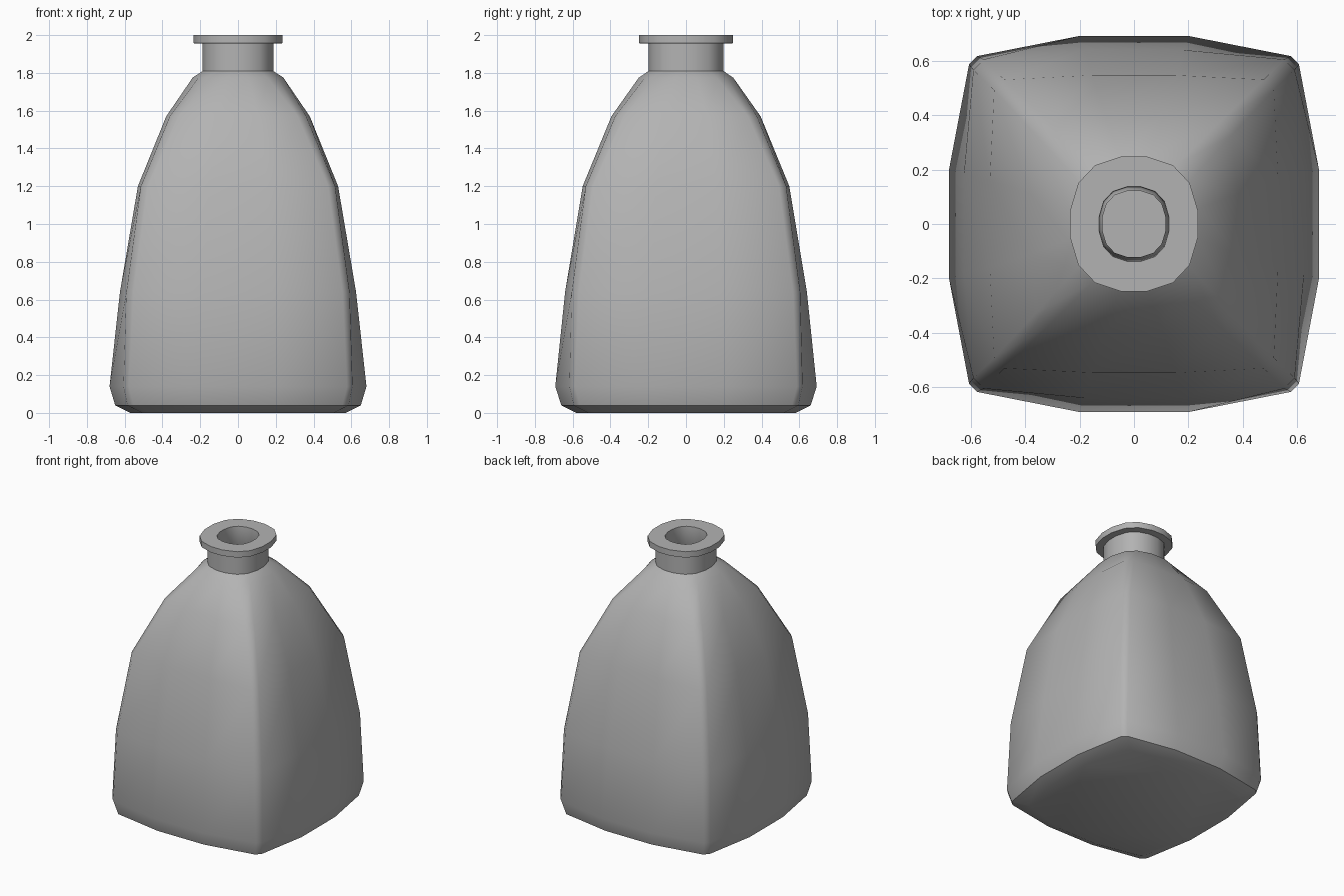
import bpy, bmesh

if "Cube" in bpy.data.objects:
    bpy.data.objects.remove(bpy.data.objects["Cube"])


def ring_points(z, hx, hy, c, d, m):
    """16-sided ring: c = corner reach, d = corner rounding, m = flat half-width (ratios)."""
    quad = [(1, m), (c + d, c - d), (c - d, c + d), (m, 1)]
    pts = quad + [(-x, y) for x, y in reversed(quad)]
    pts += [(-x, -y) for x, y in pts]
    return [(x * hx, y * hy, z) for x, y in pts]


ROUND = (0.74, 0.13, 0.20)

# profile: z, half width, half depth, section shape, sharp ring
LEVELS = [
    # outer body
    (0.00, 0.57, 0.58, (0.86, 0.03, 0.29), False),
    (0.04, 0.65, 0.66, (0.875, 0.025, 0.29), True),
    (0.14, 0.68, 0.692, (0.87, 0.022, 0.29), False),
    (0.64, 0.625, 0.64, (0.915, 0.03, 0.29), False),
    (1.20, 0.53, 0.547, (0.935, 0.035, 0.29), False),
    (1.57, 0.38, 0.395, (0.89, 0.06, 0.28), False),
    (1.775, 0.24, 0.25, (0.76, 0.11, 0.23), False),
    (1.81, 0.187, 0.198, ROUND, True),
    # neck and lip
    (1.955, 0.187, 0.198, ROUND, True),
    (1.957, 0.235, 0.248, ROUND, True),
    (2.00, 0.235, 0.248, ROUND, True),
    # mouth and inner wall
    (2.00, 0.128, 0.137, ROUND, True),
    (1.80, 0.116, 0.122, ROUND, False),
    (1.73, 0.19, 0.20, (0.76, 0.11, 0.23), False),
    (1.54, 0.32, 0.335, (0.89, 0.06, 0.28), False),
    (1.18, 0.47, 0.485, (0.935, 0.035, 0.29), False),
    (0.64, 0.565, 0.58, (0.915, 0.03, 0.29), False),
    (0.15, 0.61, 0.62, (0.87, 0.022, 0.29), False),
    (0.07, 0.55, 0.56, (0.86, 0.03, 0.29), True),
]

# loft the rings into one closed glass wall
bm = bmesh.new()
rings = [[bm.verts.new(p) for p in ring_points(z, hx, hy, *shape)]
         for z, hx, hy, shape, _ in LEVELS]
n = len(rings[0])
for a, b in zip(rings, rings[1:]):
    for i in range(n):
        j = (i + 1) % n
        bm.faces.new((a[i], a[j], b[j], b[i]))
bm.faces.new(list(reversed(rings[0])))
bm.faces.new(rings[-1])
bmesh.ops.recalc_face_normals(bm, faces=bm.faces)

# smooth shading with crisp base, neck and lip edges
for f in bm.faces:
    f.smooth = True
for ring, level in zip(rings, LEVELS):
    if level[4]:
        for i in range(n):
            bm.edges.get((ring[i], ring[(i + 1) % n])).smooth = False

mesh = bpy.data.meshes.new("bottle")
bm.to_mesh(mesh)
bm.free()
bottle = bpy.data.objects.new("bottle", mesh)
bpy.context.collection.objects.link(bottle)

# darker grey glass
glass = bpy.data.materials.new("grey_glass")
glass.diffuse_color = (0.45, 0.45, 0.45, 1)
glass.use_nodes = True
glass.node_tree.nodes["Principled BSDF"].inputs["Base Color"].default_value = glass.diffuse_color
mesh.materials.append(glass)
